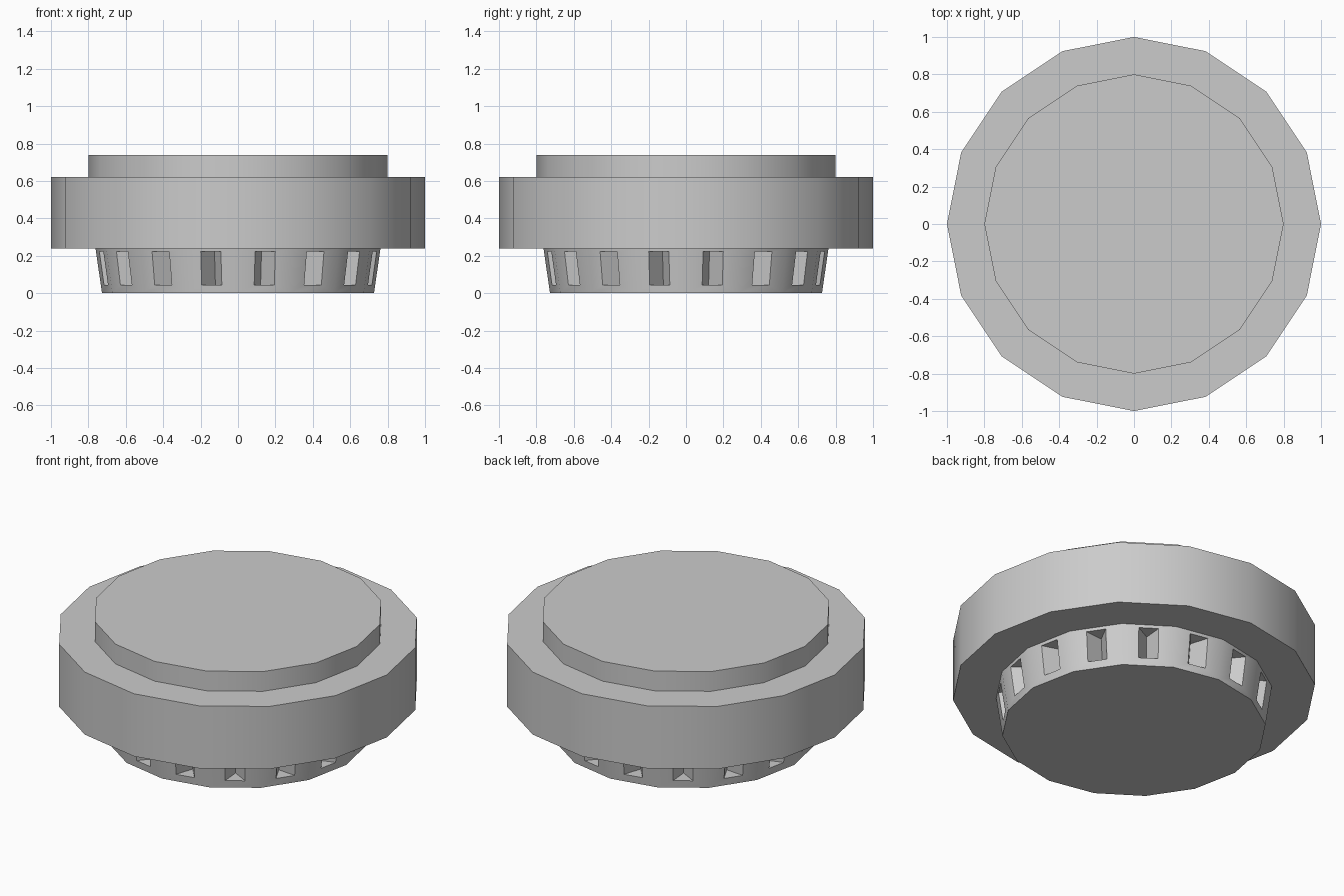
import bpy, bmesh, math

if "Cube" in bpy.data.objects:
    bpy.data.objects.remove(bpy.data.objects["Cube"])

N = 16
STEP = 2 * math.pi / N

grey = bpy.data.materials.new("light_grey")
grey.diffuse_color = (0.6, 0.6, 0.6, 1)
grey.use_nodes = True
grey.node_tree.nodes["Principled BSDF"].inputs["Base Color"].default_value = grey.diffuse_color


def finish(obj):
    obj.data.materials.append(grey)
    bpy.ops.object.select_all(action='DESELECT')
    obj.select_set(True)
    bpy.context.view_layer.objects.active = obj
    bpy.ops.object.shade_smooth_by_angle(angle=math.radians(30))


def prism(name, radius, z0, z1):
    bpy.ops.mesh.primitive_cylinder_add(vertices=N, radius=radius, depth=z1 - z0,
                                        location=(0, 0, (z0 + z1) / 2))
    obj = bpy.context.object
    obj.name = name
    finish(obj)


# Top cap and wide main ring
prism("top_cap", 0.80, 0.60, 0.74)
prism("main_body", 1.00, 0.24, 0.62)

# Tapered base with a V-shaped notch in the middle of every side
H, R0, R1 = 0.24, 0.727, 0.762
Z0, Z1 = 0.045, 0.222
HALF_W, DEPTH = 0.055, 0.10


def radius_at(z):
    return R0 + (R1 - R0) * z / H


bm = bmesh.new()


def ring(z):
    r = radius_at(z)
    return [bm.verts.new((r * math.cos(i * STEP), r * math.sin(i * STEP), z)) for i in range(N)]


bottom, top = ring(0), ring(H)
bm.faces.new(bottom[::-1])
bm.faces.new(top)
for i in range(N):
    a = (i + 0.5) * STEP
    ca, sa = math.cos(a), math.sin(a)

    def point(side, z, inset=0.0):
        r = radius_at(z) * math.cos(STEP / 2) - inset
        return bm.verts.new((r * ca - side * sa, r * sa + side * ca, z))

    j = (i + 1) % N
    outer = [bottom[i], bottom[j], top[j], top[i]]
    inner = [point(-HALF_W, Z0), point(HALF_W, Z0), point(HALF_W, Z1), point(-HALF_W, Z1)]
    low, high = point(0, Z0, DEPTH), point(0, Z1, DEPTH)
    # frame around the notch
    for k in range(4):
        m = (k + 1) % 4
        bm.faces.new((outer[k], outer[m], inner[m], inner[k]))
    # notch walls, floor and ceiling
    bm.faces.new((inner[0], low, high, inner[3]))
    bm.faces.new((low, inner[1], inner[2], high))
    bm.faces.new((inner[0], inner[1], low))
    bm.faces.new((inner[2], inner[3], high))
bmesh.ops.recalc_face_normals(bm, faces=bm.faces[:])
mesh = bpy.data.meshes.new("notched_base")
bm.to_mesh(mesh)
bm.free()
base = bpy.data.objects.new("notched_base", mesh)
bpy.context.collection.objects.link(base)
finish(base)
